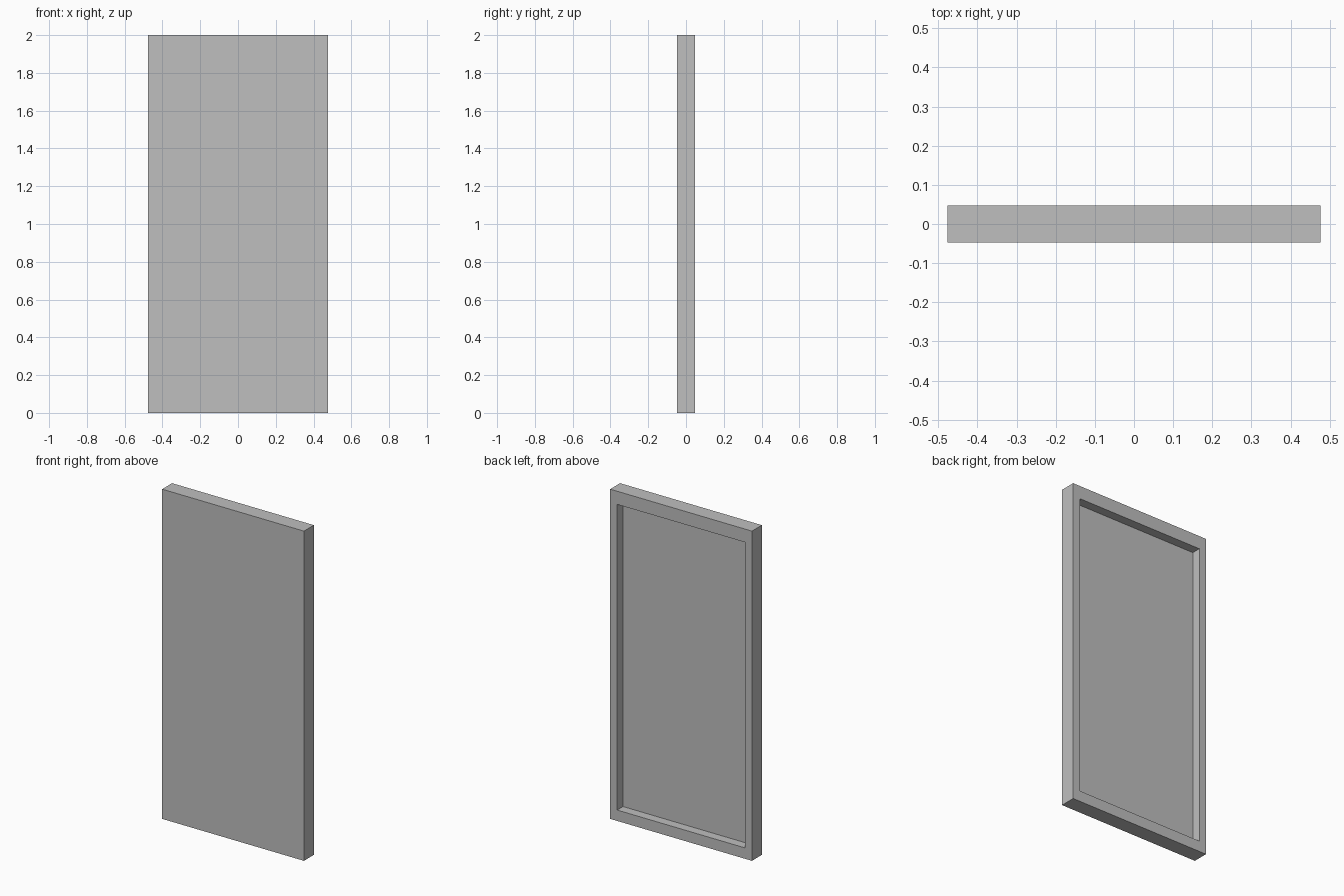
import bpy
import bmesh

cube = bpy.data.objects.get("Cube")
if cube:
    bpy.data.objects.remove(cube, do_unlink=True)

WIDTH, DEPTH, HEIGHT = 0.952, 0.095, 2.0
SIDE, TOP, BOTTOM = 0.067, 0.08, 0.066   # rim widths around the recess
RECESS = 0.056

grey = bpy.data.materials.new("plain grey")
grey.use_nodes = True
colour = (0.52, 0.52, 0.52, 1)
grey.diffuse_color = colour
grey.node_tree.nodes["Principled BSDF"].inputs["Base Color"].default_value = colour

# Slab standing on the ground
bm = bmesh.new()
bmesh.ops.create_cube(bm, size=1)
bmesh.ops.scale(bm, vec=(WIDTH, DEPTH, HEIGHT), verts=bm.verts)
bmesh.ops.translate(bm, vec=(0, 0, HEIGHT / 2), verts=bm.verts)

# Rim on the back face, slightly wider at the top
back = max(bm.faces, key=lambda f: f.calc_center_median().y)
bmesh.ops.inset_individual(bm, faces=[back], thickness=SIDE)
for v in back.verts:
    v.co.z = HEIGHT - TOP if v.co.z > HEIGHT / 2 else BOTTOM

# Recessed panel with straight walls
panel = bmesh.ops.extrude_discrete_faces(bm, faces=[back])["faces"][0]
bmesh.ops.translate(bm, vec=(0, -RECESS, 0), verts=panel.verts)
bmesh.ops.recalc_face_normals(bm, faces=bm.faces)

mesh = bpy.data.meshes.new("door_panel")
bm.to_mesh(mesh)
bm.free()
mesh.materials.append(grey)
door = bpy.data.objects.new("door_panel", mesh)
bpy.context.collection.objects.link(door)
